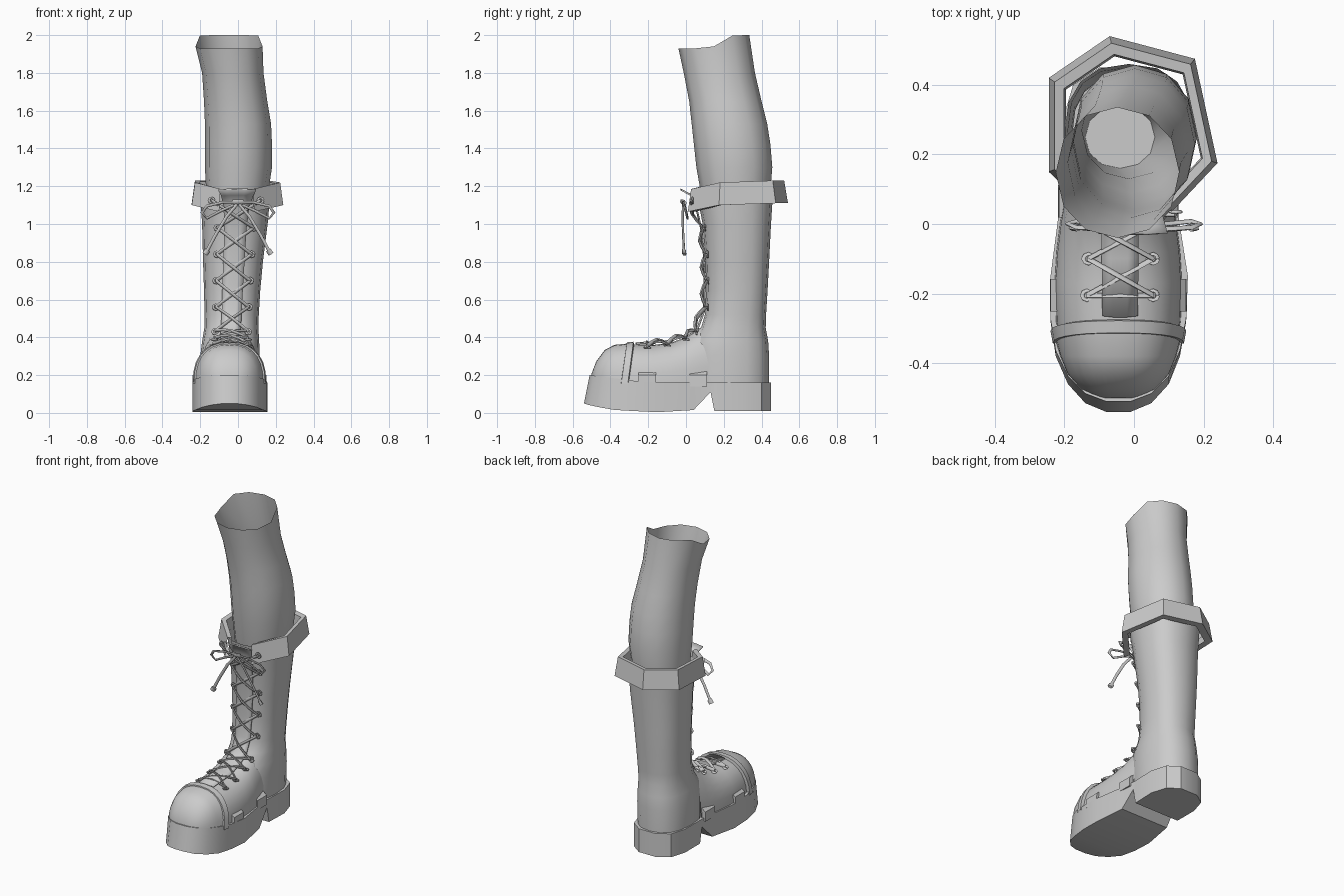
import bpy, bmesh, math
from mathutils import Vector

cube = bpy.data.objects.get("Cube")
if cube:
    bpy.data.objects.remove(cube, do_unlink=True)

grey = bpy.data.materials.new("plain_grey")
grey.use_nodes = True
grey.diffuse_color = (0.6, 0.6, 0.6, 1)
grey.node_tree.nodes["Principled BSDF"].inputs["Base Color"].default_value = (0.6, 0.6, 0.6, 1)


def finish(obj, angle):
    bpy.ops.object.select_all(action='DESELECT')
    obj.select_set(True)
    bpy.context.view_layer.objects.active = obj
    bpy.ops.object.shade_smooth_by_angle(angle=math.radians(angle))


def loft(name, rings, closed=True, start=False, end=False, angle=45):
    """Skin a list of equal point rings, optionally capping the ends."""
    bm = bmesh.new()
    vs = [[bm.verts.new(p) for p in ring] for ring in rings]
    n = len(rings[0])
    for a, b in zip(vs, vs[1:]):
        for i in range(n if closed else n - 1):
            j = (i + 1) % n
            bm.faces.new((a[i], a[j], b[j], b[i]))
    if start:
        bm.faces.new(vs[0])
    if end:
        bm.faces.new(vs[-1])
    bmesh.ops.recalc_face_normals(bm, faces=bm.faces)
    mesh = bpy.data.meshes.new(name)
    bm.to_mesh(mesh)
    bm.free()
    mesh.materials.append(grey)
    obj = bpy.data.objects.new(name, mesh)
    bpy.context.collection.objects.link(obj)
    finish(obj, angle)
    return obj


def tube(name, pts, radius=0.008):
    """Thin cord along a list of points."""
    rings = []
    pts = [Vector(p) for p in pts]
    for i, p in enumerate(pts):
        d = (pts[min(i + 1, len(pts) - 1)] - pts[max(i - 1, 0)]).normalized()
        u = d.cross(Vector((0.1, 0.8, 0.6))).normalized()
        v = d.cross(u)
        rings.append([p + radius * (u * math.cos(t) + 0.6 * v * math.sin(t))
                      for t in (math.tau * k / 6 for k in range(6))])
    return loft(name, rings, start=True, end=True, angle=65)


def power(c, n):
    return math.copysign(abs(c) ** (2 / n), c)


def oval(z, x0, x1, y0, y1, sides, n):
    return [Vector(((x0 + x1) / 2 + (x1 - x0) / 2 * power(math.cos(t), n),
                    (y0 + y1) / 2 + (y1 - y0) / 2 * power(math.sin(t), n), z))
            for t in (math.tau * k / sides for k in range(sides))]


# Sole: cross-sections from toe to heel with the arch notch
SOLE = [(-.54, -.08, -.01, .05), (-.515, -.14, .05, .042), (-.46, -.19, .1, .03),
        (-.38, -.225, .132, .016), (-.28, -.24, .15, .01), (-.15, -.24, .155, .004),
        (.04, -.215, .125, .015), (.13, -.205, .115, .11), (.15, -.205, .115, .01),
        (.3, -.205, .12, .01), (.4, -.175, .09, .01), (.45, -.1, .02, .01)]
rings = []
for y, x0, x1, zb in SOLE:
    front = max(0, (-.2 - y) / .34)
    zt, yt = .16 + .04 * front, y + .03 * front
    rings.append([(x0, y, zb), (x1, y, zb), (x1, yt, zt), (x0, yt, zt)])
loft("sole", rings, start=True, end=True, angle=35)

# Foot: arched sections along y (y, half width, top height)
FOOT = [(-.5, .05, .2), (-.475, .1, .265), (-.43, .14, .325), (-.38, .16, .352),
        (-.28, .18, .362), (-.17, .183, .36), (-.08, .178, .372), (0, .168, .4),
        (.06, .158, .44), (.12, .145, .48)]


def foot_ring(y, off=0, lean=0):
    for a, b in zip(FOOT, FOOT[1:]):
        if y <= b[0]:
            break
    f = (y - a[0]) / (b[0] - a[0])
    hw, top = a[1] + f * (b[1] - a[1]) + off, a[2] + f * (b[2] - a[2]) + off
    ring = []
    for k in range(15):
        t = math.pi * k / 14
        s = power(math.sin(t), 2.4)
        ring.append((-.045 + hw * power(math.cos(t), 2.4), y - lean * (1 - s), .155 + (top - .155) * s))
    return ring


loft("foot_upper", [foot_ring(s[0]) for s in FOOT], closed=False, start=True)
loft("toe_cap", [foot_ring(y, .008) for y in (-.5, -.475, -.43, -.38)]
     + [foot_ring(-.29, .008, .03), foot_ring(-.285, 0, .03)], closed=False, start=True)
loft("toe_band", [foot_ring(y, o, .03) for y, o in
                  ((-.315, .002), (-.313, .015), (-.278, .015), (-.274, -.004))], closed=False, angle=30)

# Boot shaft
SHAFT = [(.15, -.2, .11, .02, .44), (.3, -.2, .115, .02, .44), (.38, -.19, .112, .03, .435),
         (.45, -.178, .108, .08, .422), (.52, -.177, .11, .1, .424), (.65, -.18, .118, .107, .432),
         (.8, -.185, .132, .103, .44), (1, -.19, .157, .088, .45), (1.15, -.2, .17, .06, .46)]
loft("boot_shaft", [oval(*s, 16, 2.4) for s in SHAFT])

# Leg: open at the top with a slanted rim, closed inside the boot
LEG = [(.5, -.14, .06, .16, .34), (.9, -.15, .12, .13, .41), (1.1, -.165, .15, .09, .44),
       (1.3, -.175, .18, .055, .457), (1.42, -.175, .18, .042, .447), (1.53, -.175, .175, .03, .43),
       (1.65, -.18, .155, .017, .4), (1.8, -.19, .135, -.012, .365), (1.93, -.225, .13, -.04, .335)]
rings = [oval(*s, 12, 2.1) for s in LEG]
for p in rings[-1]:
    p.z += .07 * min(1, max(0, (p.y - .13) / .12))
loft("leg", rings, start=True, angle=50)

# Folded collar, open at the front
COLLAR = [(-.1, .01, 1.065), (-.245, .15, 1.1), (-.245, .42, 1.11), (-.07, .54, 1.11),
          (.175, .475, 1.11), (.24, .175, 1.1), (.085, .01, 1.065)]


def collar_ring(scale, lift):
    return [(x * scale, .25 + (y - .25) * scale, z + lift) for x, y, z in COLLAR]


loft("folded_collar", [collar_ring(.84, 0), collar_ring(1, 0), collar_ring(.93, .12),
                       collar_ring(.82, .115), collar_ring(.8, .03)], closed=False, angle=30)

# Tongue running up the instep and flipping forward at the top
TONGUE = [(-.27, .368, -.04, .05), (-.1, .38, -.04, .052), (-.005, .41, -.04, .052), (.06, .45, -.038, .052),
          (.094, .54, -.033, .052), (.1, .68, -.028, .054), (.095, .84, -.02, .056),
          (.08, .98, -.014, .058), (.052, 1.1, -.008, .068), (.025, 1.16, -.004, .085), (-.03, 1.19, -.004, .1)]
rings = []
for y, z, cx, w in TONGUE:
    rings.append([(cx + w * k, y + .006 * abs(k), z - .006 * abs(k)) for k in (-1, -.4, .4, 1)])
tongue = loft("tongue", rings, closed=False)
mod = tongue.modifiers.new("thickness", 'SOLIDIFY')
mod.thickness = .008

# Eyelets and crossed laces
EYELETS = [(-.04, .095, -.205, .345), (-.038, .093, -.1, .358), (-.036, .09, 0, .388), (-.034, .088, .06, .43),
           (-.03, .088, .115, .56), (-.026, .09, .118, .7), (-.02, .092, .115, .84),
           (-.013, .096, .1, .98), (-.01, .13, .035, 1.125)]
pairs = []
for i, (cx, w, y, z) in enumerate(EYELETS):
    out = Vector((0, 0, 1)) if i < 3 else Vector((0, -1, .4 if i == 3 else 0))
    pair = [Vector((cx + s * w, y, z)) for s in (-1, 1)]
    pairs.append((pair, out))
    for side, p in zip(("right", "left"), pair):
        ring = [p + Vector((.014 * math.cos(t), 0, 0)) + .014 * math.sin(t) *
                Vector((0, abs(out.z), abs(out.y))).normalized()
                for t in (math.tau * k / 8 for k in range(9))]
        tube(f"{side}_eyelet_{i}", ring, .007)


def lace(name, a, b, out):
    tube(name, [a + out * .008, a.lerp(b, .25) + out * .022, a.lerp(b, .5) + out * .03,
                a.lerp(b, .75) + out * .022, b + out * .008], .01)


lace("bottom_lace", pairs[0][0][0], pairs[0][0][1], pairs[0][1])
for i, ((p, out), (q, out2)) in enumerate(zip(pairs, pairs[1:])):
    mid = (out + out2) / 2
    lace(f"cross_lace_{i}_a", p[0], q[1], mid)
    lace(f"cross_lace_{i}_b", p[1], q[0], mid * 1.25)

# Bow: knot, loops and hanging tails on both sides
tube("bow_knot", [(-.025, -.01, 1.115), (0, -.018, 1.115), (.025, -.01, 1.115)], .018)
for side, s in (("right", -1), ("left", 1)):
    tube(f"{side}_bow_loop", [(0, -.012, 1.115), (s * .08, -.015, 1.115), (s * .165, -.01, 1.095),
                              (s * .19, .0, 1.06), (s * .165, .008, 1.03), (s * .09, .0, 1.07),
                              (0, -.01, 1.11)], .009)
    tube(f"{side}_bow_tail", [(0, -.014, 1.11), (s * .06, -.018, 1.04), (s * .12, -.015, .94),
                              (s * .168, -.01, .85)], .009)
    tube(f"{side}_tail_tip", [(s * .16, -.011, .862), (s * .175, -.009, .84)], .016)

# Small side tabs above the sole
for y, hw in ((-.205, .187), (.065, .163)):
    for side, s in (("right", -1), ("left", 1)):
        x = -.045 + s * hw
        rings = [[(x + s * o, y + d, z) for o, z in ((-.02, .14), (.01, .14), (.008, .2), (-.02, .222))]
                 for d in (-.047, .047)]
        loft(f"{side}_tab", rings, start=True, end=True, angle=30)
